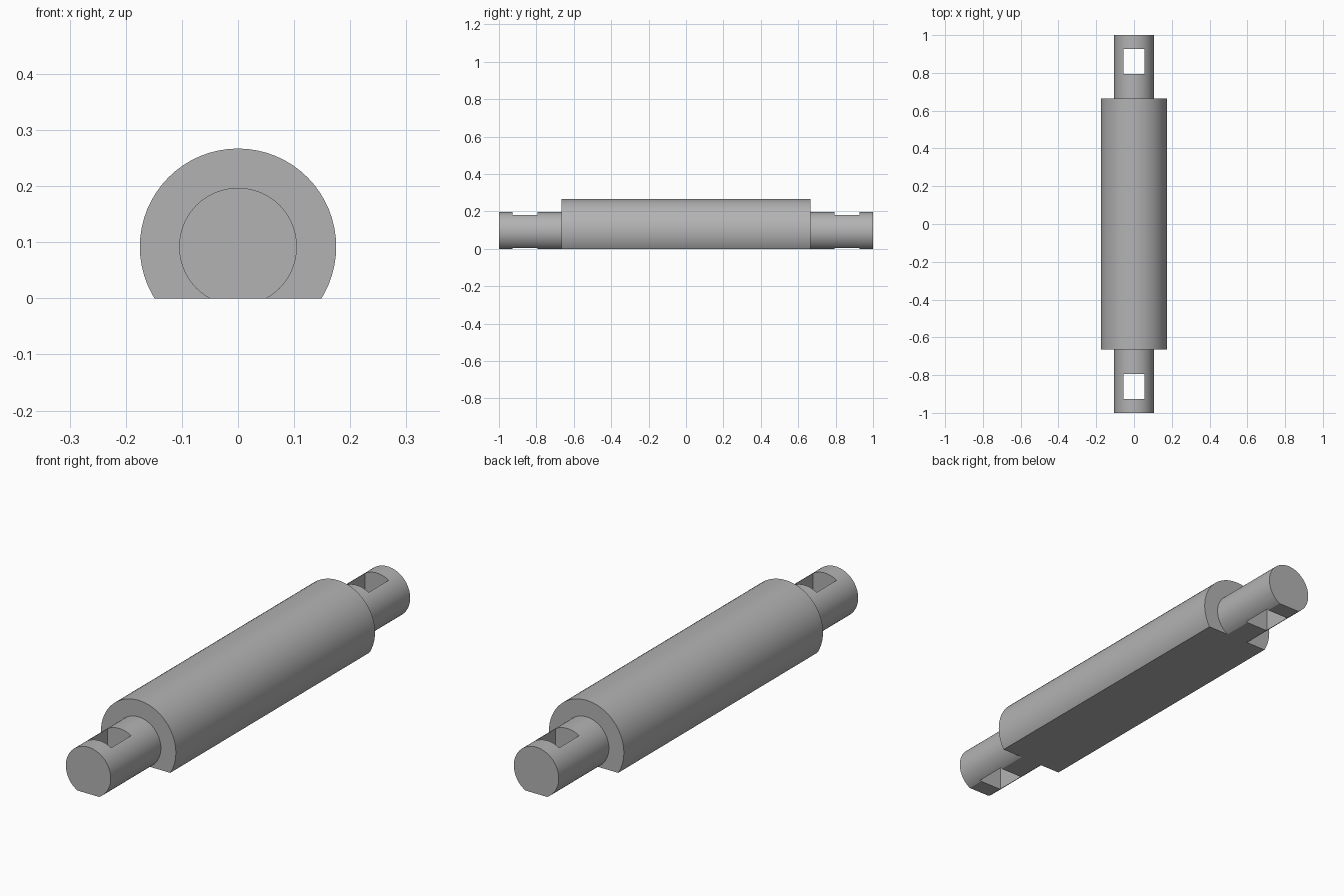
import bpy, bmesh, math
from mathutils import Matrix

if "Cube" in bpy.data.objects:
    bpy.data.objects.remove(bpy.data.objects["Cube"])

AXIS_Z = 0.092           # height of the shaft axis above the flat
BODY_R, PIN_R = 0.175, 0.105
BODY_END, PIN_END = 0.665, 1.0
SEGMENTS = 64

steel = bpy.data.materials.new("plain grey")
steel.use_nodes = True
grey = (0.45, 0.45, 0.45, 1)
steel.diffuse_color = grey
steel.node_tree.nodes["Principled BSDF"].inputs["Base Color"].default_value = grey


def make_object(name, bm):
    mesh = bpy.data.meshes.new(name)
    bm.to_mesh(mesh)
    bm.free()
    obj = bpy.data.objects.new(name, mesh)
    bpy.context.collection.objects.link(obj)
    mesh.materials.append(steel)
    return obj


# Stepped shaft: half profile turned around the y axis
half = [(0, PIN_END), (PIN_R, PIN_END), (PIN_R, BODY_END), (BODY_R, BODY_END)]
profile = half + [(r, -y) for r, y in reversed(half)]
bm = bmesh.new()
points = [bm.verts.new((r, y, AXIS_Z)) for r, y in profile]
edges = [bm.edges.new(pair) for pair in zip(points, points[1:])]
bmesh.ops.spin(bm, geom=points + edges, cent=(0, 0, AXIS_Z), axis=(0, 1, 0),
               angle=math.tau, steps=SEGMENTS)
bmesh.ops.remove_doubles(bm, verts=bm.verts, dist=0.0001)

# Flat underside along the whole length
cut = bmesh.ops.bisect_plane(bm, geom=bm.verts[:] + bm.edges[:] + bm.faces[:],
                             plane_co=(0, 0, 0), plane_no=(0, 0, -1), clear_outer=True)
rim = [e for e in cut["geom_cut"] if isinstance(e, bmesh.types.BMEdge)]
bmesh.ops.contextual_create(bm, geom=rim)
bmesh.ops.dissolve_limit(bm, angle_limit=0.001, verts=bm.verts, edges=bm.edges)
bmesh.ops.recalc_face_normals(bm, faces=bm.faces)
shaft = make_object("stepped_shaft", bm)

# Square holes straight down through both end pins
bpy.context.view_layer.objects.active = shaft
for side in (-1, 1):
    bm = bmesh.new()
    bmesh.ops.create_cube(bm, size=1, matrix=Matrix.Translation((0, side * 0.86, 0.1))
                          @ Matrix.Diagonal((0.111, 0.134, 0.5, 1)))
    cutter = make_object("hole_cutter", bm)
    cutter.hide_render = True
    hole = shaft.modifiers.new("pin hole", "BOOLEAN")
    hole.operation = "DIFFERENCE"
    hole.solver = "EXACT"
    hole.object = cutter
    bpy.ops.object.modifier_apply(modifier=hole.name)
    bpy.data.objects.remove(cutter)

bpy.ops.object.select_all(action="DESELECT")
shaft.select_set(True)
bpy.ops.object.shade_smooth_by_angle(angle=math.radians(30))
